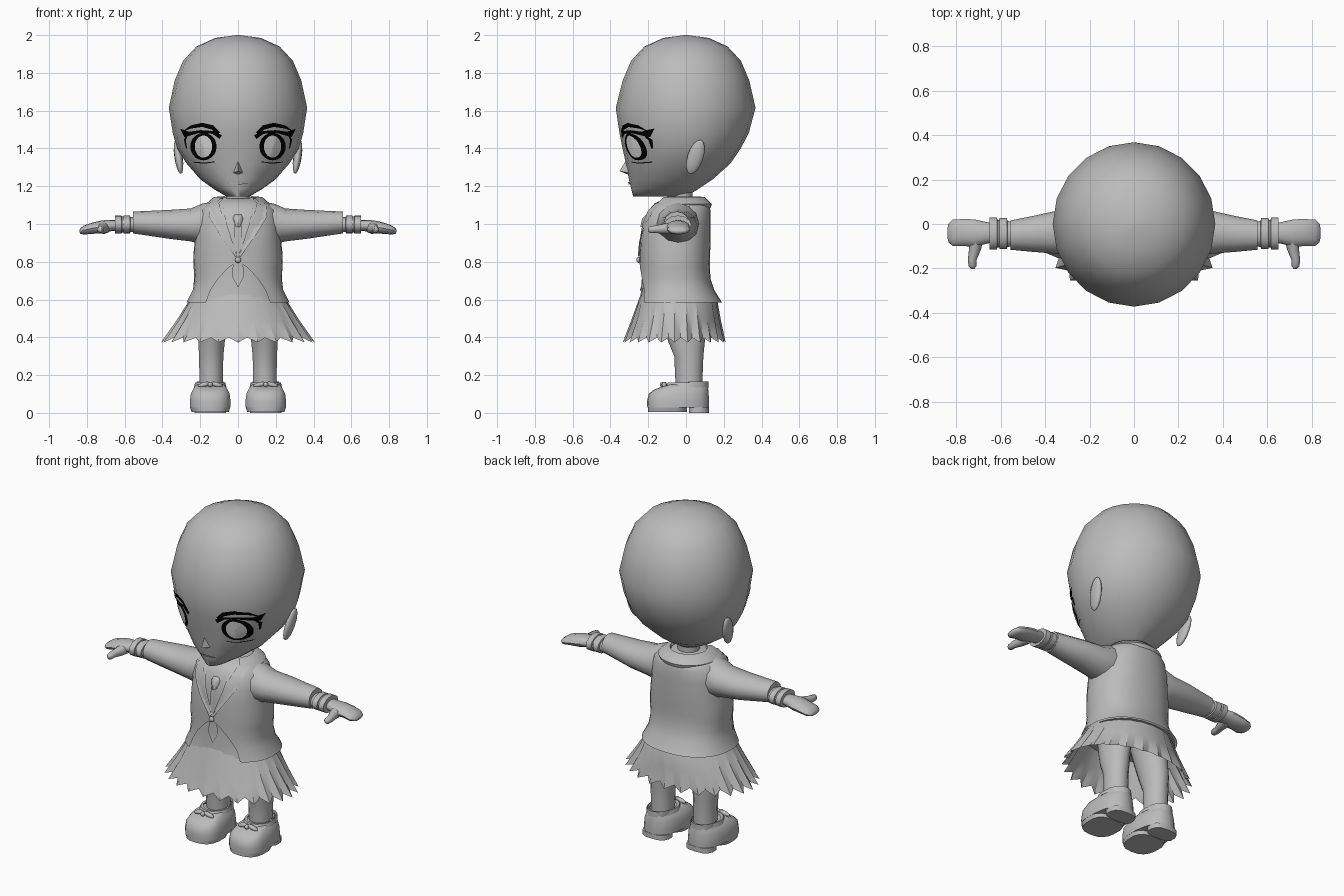
import bpy, bmesh, math
from mathutils import Vector
from mathutils.bvhtree import BVHTree

if "Cube" in bpy.data.objects:
    bpy.data.objects.remove(bpy.data.objects["Cube"])


def material(name, v):
    m = bpy.data.materials.new(name)
    m.diffuse_color = (v, v, v, 1)
    m.use_nodes = True
    m.node_tree.nodes["Principled BSDF"].inputs["Base Color"].default_value = m.diffuse_color
    return m


GREY, BLACK, WHITE = material("grey", 0.5), material("black", 0.0), material("white", 1.0)


def make(name, verts, faces, mat=GREY, angle=50, front=False):
    """Mesh object with clean normals, smooth shading and sharp edges."""
    me = bpy.data.meshes.new(name)
    bm = bmesh.new()
    vs = [bm.verts.new(v) for v in verts]
    for f in faces:
        bm.faces.new([vs[i] for i in f])
    bmesh.ops.recalc_face_normals(bm, faces=bm.faces)
    if front:
        bm.normal_update()
        bmesh.ops.reverse_faces(bm, faces=[f for f in bm.faces if f.normal.y > 0])
    bm.to_mesh(me)
    bm.free()
    me.materials.append(mat)
    ob = bpy.data.objects.new(name, me)
    bpy.context.collection.objects.link(ob)
    bpy.ops.object.select_all(action='DESELECT')
    ob.select_set(True)
    bpy.context.view_layer.objects.active = ob
    bpy.ops.object.shade_smooth_by_angle(angle=math.radians(angle))
    return ob


def loft(name, rings, caps=True, closed=True, **kw):
    """Skin a list of equally long rings of points."""
    n = len(rings[0])
    faces = [(r * n + i, r * n + (i + 1) % n, (r + 1) * n + (i + 1) % n, (r + 1) * n + i)
             for r in range(len(rings) - 1) for i in range(n if closed else n - 1)]
    if caps:
        faces += [tuple(range(n)), tuple(range((len(rings) - 1) * n, len(rings) * n))]
    return make(name, [p for r in rings for p in r], faces, **kw)


def egg(z, hx, yf, yb, c=None, n=20, cx=0, p=1.0, a0=0.0):
    """Horizontal ring with its own front and back depth, starting at the front."""
    c = (yf + yb) / 2 if c is None else c
    out = []
    for i in range(n):
        a = 2 * math.pi * i / n if a0 == 0 else a0 + (2 * math.pi - 2 * a0) * i / (n - 1)
        s, k = math.sin(a), -math.cos(a)
        s, k = math.copysign(abs(s) ** p, s), math.copysign(abs(k) ** p, k)
        out.append((cx + hx * s, c + k * ((yb - c) if k > 0 else (c - yf)), z))
    return out


def xring(s, x, z, rz, y, ry, n=12):
    """Upright ring across an arm."""
    return [(s * x, y + ry * math.cos(2 * math.pi * i / n), z + rz * math.sin(2 * math.pi * i / n))
            for i in range(n)]


def ball(name, loc, r, rx=0.0, ry=0.0):
    bpy.ops.mesh.primitive_uv_sphere_add(segments=12, ring_count=8, location=loc, rotation=(rx, ry, 0))
    ob = bpy.context.object
    ob.name = name
    ob.scale = r
    ob.data.materials.append(GREY)
    bpy.ops.object.shade_smooth_by_angle(angle=math.radians(60))


def tree_of(*obs):
    return [BVHTree.FromPolygons([v.co for v in o.data.vertices],
                                 [p.vertices[:] for p in o.data.polygons]) for o in obs]


def plate(name, rows, trees, off, mat=GREY, closed=False):
    """Thin sheet of (x, z) rows laid on the front of a surface."""
    def drop(x, z):
        hits = [t.ray_cast(Vector((x, -2, z)), Vector((0, 1, 0)))[0] for t in trees]
        ys = [h.y for h in hits if h]
        return (x, (min(ys) if ys else -0.1) - off, z)
    return loft(name, [[drop(*p) for p in r] for r in rows], caps=False, closed=closed,
                mat=mat, front=True)


def strip(points, m=4):
    """Refine a polyline."""
    out = []
    for (a, b), (c, d) in zip(points, points[1:]):
        out += [(a + (c - a) * t / m, b + (d - b) * t / m) for t in range(m)]
    return out + [points[-1]]


# Head: round skull tapering to a small chin
skull = [(2.0, .01, -.01, .01, 0), (1.985, .12, -.12, .12, 0), (1.94, .22, -.22, .22, 0),
         (1.865, .29, -.29, .29, 0), (1.76, .335, -.335, .335, 0), (1.615, .366, -.372, .368, 0),
         (1.48, .345, -.352, .332, 0), (1.40, .322, -.336, .29, 0), (1.32, .272, -.318, .235, -.02),
         (1.235, .198, -.302, .14, -.06), (1.185, .128, -.29, .065, -.1), (1.145, .06, -.28, .0, -.14)]
head = loft("head", [egg(*r) for r in skull], angle=60)
face = tree_of(head)

# Nose, mouth and ears
make("nose", [(0, -.352, 1.28), (-.03, -.295, 1.27), (.03, -.295, 1.27), (0, -.31, 1.35), (0, -.29, 1.255)],
     [(0, 1, 3), (0, 3, 2), (0, 2, 4), (0, 4, 1)])
plate("mouth", [strip([(-.055, 1.215), (0, 1.222), (.055, 1.215)]),
                strip([(-.05, 1.211), (0, 1.21), (.05, 1.211)])], face, .008)
for s in (-1, 1):
    ball("ear", (s * .315, .05, 1.355), (.022, .042, .095), rx=-.32, ry=s * .15)


# Eyes: black iris, white pupil, lashes and brow
def oval(s, rx, rz, k):
    return [(s * .183 + k * rx * math.cos(a), 1.41 + k * rz * math.sin(a))
            for a in (2 * math.pi * i / 20 for i in range(20))]


for s in (-1, 1):
    plate("iris", [oval(s, .07, .073, k) for k in (1, .75, .5, .25, .02)], face, .005, BLACK, True)
    plate("pupil", [oval(s, .046, .059, k) for k in (1, .7, .4, .02)], face, .009, WHITE, True)
    for name, up, low in (
            ("eyebrow", [(.095, 1.485), (.13, 1.522), (.19, 1.536), (.25, 1.522), (.287, 1.495)],
             [(.105, 1.475), (.14, 1.50), (.19, 1.514), (.245, 1.506), (.285, 1.493)]),
            ("upper_lash", [(.085, 1.47), (.13, 1.492), (.2, 1.497), (.26, 1.488), (.306, 1.505)],
             [(.097, 1.45), (.135, 1.477), (.2, 1.483), (.255, 1.468), (.285, 1.46)]),
            ("outer_lash", [(.27, 1.48), (.287, 1.445), (.275, 1.40)],
             [(.262, 1.475), (.276, 1.445), (.27, 1.40)]),
            ("lower_lash", [(.125, 1.331), (.18, 1.325), (.235, 1.33)],
             [(.125, 1.327), (.18, 1.319), (.235, 1.325)])):
        plate(name, [strip([(s * x, z) for x, z in row]) for row in (up, low)], face, .006, BLACK)

# Neck
loft("neck", [egg(z, .062, -.085, .035, n=12) for z in (1.0, 1.18)])

# Vest under an open-fronted jacket: height, half width, front, back, half opening
torso = [(.585, .272, -.258, .19, .17), (.65, .24, -.252, .15, .145), (.71, .232, -.248, .13, .105),
         (.77, .236, -.246, .126, .05), (.80, .237, -.246, .126, .006), (.85, .235, -.246, .128, .008),
         (.92, .228, -.245, .13, .035), (1.0, .222, -.236, .13, .065), (1.07, .205, -.214, .13, .09),
         (1.11, .165, -.18, .12, .1), (1.135, .10, -.12, .07, .075)]
vest = loft("vest", [egg(z, hx - .012, yf + .014, yb - .012, -.05, 24, p=.88)
                     for z, hx, yf, yb, o in torso])
jacket = loft("jacket", [egg(z, hx, yf, yb, -.05, 29, p=.88, a0=math.asin((o / hx) ** 1.136))
                         for z, hx, yf, yb, o in torso], caps=False, closed=False)
chest = tree_of(vest, jacket)

# Lapels, button, shirt collar, tie and vest hem
for s in (-1, 1):
    inner = strip([(s * .085, 1.125), (s * .06, 1.0), (s * .03, .91), (s * .002, .84)], 3)
    outer = strip([(s * .15, 1.112), (s * .155, 1.04), (s * .10, .95), (s * .012, .825)], 3)
    plate("lapel", [inner, outer], chest, .009)
    make("shirt_collar", [(s * .015, -.17, 1.085), (s * .075, -.08, 1.15), (s * .085, -.10, 1.125),
                          (s * .065, -.205, 1.04)], [(0, 1, 2, 3)])
    plate("vest_point", [strip([(s * .004, .655), (s * .10, .69)]),
                         strip([(s * .004, .645), (s * .115, .66)])], chest, .005)
ball("button", (0, -.252, .81), (.016, .01, .016))
plate("tie", [strip([(-.018, 1.0), (-.03, .72), (0, .665)]), strip([(.018, 1.0), (.03, .72), (0.001, .665)])],
      tree_of(vest), .008)
loft("tie_knot", [egg(z, w, -.232 - d, -.17, n=8) for z, w, d in
                  ((.985, .016, .01), (1.03, .032, .0), (1.05, .024, -.02))])

# Turned-down collar around the neck
loft("jacket_collar", [egg(z, hx, yf, yb, -.03, 25, a0=.75) for z, hx, yf, yb in
                       ((1.10, .085, -.10, .06), (1.145, .105, -.12, .075), (1.142, .13, -.15, .1),
                        (1.105, .172, -.2, .137), (1.085, .165, -.19, .13))],
     caps=False, closed=False)

# Sleeves, cuffs, hands and thumbs
for s in (-1, 1):
    loft("sleeve", [xring(s, *r) for r in (
        (.12, 1.01, .11, -.045, .11), (.19, 1.0, .108, -.043, .112), (.25, .995, .087, -.04, .105),
        (.36, .998, .077, -.038, .095), (.46, 1.003, .067, -.045, .08), (.555, 1.008, .058, -.05, .066),
        (.555, 1.008, .045, -.05, .055))])
    loft("shirt_cuff", [xring(s, *r) for r in (
        (.53, .997, .04, -.045, .055), (.57, .997, .04, -.045, .058), (.572, .997, .047, -.043, .07),
        (.605, .997, .047, -.043, .07), (.607, .997, .043, -.043, .062), (.615, .997, .043, -.043, .062),
        (.617, .997, .048, -.043, .072), (.65, .997, .048, -.043, .072), (.65, .995, .035, -.043, .05))])
    loft("hand", [xring(s, *r) for r in (
        (.63, .993, .028, -.04, .042), (.67, .992, .03, -.04, .05), (.72, .985, .034, -.042, .063),
        (.77, .978, .03, -.038, .06), (.815, .968, .024, -.04, .06), (.835, .963, .014, -.04, .042),
        (.84, .962, .004, -.04, .02))])
    loft("thumb", [[(s * (x + r * math.cos(a)), y, z + r * math.sin(a))
                    for a in (math.pi * i / 4 for i in range(8))] for x, y, z, r in (
        (.71, -.06, .98, .034), (.716, -.115, .975, .027), (.728, -.16, .972, .02),
        (.727, -.19, .97, .018), (.726, -.202, .97, .007))])

# Pleated skirt with a zigzag hem
rings = []
for z, hx, yf, yb, fold in ((.67, .215, -.225, .12, 0), (.60, .255, -.25, .165, .01),
                            (.49, .325, -.29, .185, .05), (.385, .408, -.335, .21, .1)):
    ring = egg(z, hx, yf, yb, -.06, 48)
    rings.append([(x * (1 - fold * (i % 2)), -.06 + (y + .06) * (1 - fold * (i % 2)),
                   z + (.025 * (i % 2) - .012 if z < .4 else 0)) for i, (x, y, z) in enumerate(ring)])
loft("skirt", rings, caps=False, angle=35)

# Legs and shoes
for s in (-1, 1):
    loft("leg", [egg(z, r, y0, y1, n=14, cx=s * x) for z, x, r, y0, y1 in (
        (.64, .11, .09, -.15, .09), (.48, .13, .08, -.12, .1), (.38, .14, .072, -.095, .1),
        (.30, .142, .066, -.062, .092), (.20, .142, .064, -.058, .088), (.08, .143, .064, -.05, .09))])
    cx = s * .147
    loft("shoe", [egg(z, r, y0, y1, -.09, 18, cx, .8) for z, r, y0, y1 in (
        (.028, .108, -.205, .122), (.06, .109, -.206, .122), (.10, .104, -.198, .12),
        (.122, .094, -.17, .118), (.14, .082, -.125, .116), (.15, .072, -.08, .112))])
    loft("sole", [egg(z, r, -.2, .005, -.08, 18, cx, .75) for z, r in ((.006, .1), (.03, .108))])
    loft("heel", [egg(z, .085, .015, .122, .05, 14, cx, .7) for z in (0, .03)])
    loft("heel_counter", [egg(z, .072, -.03 + d, .118, .03, 14, cx) for z, d in ((.13, 0), (.165, .03))],
         caps=False)
    # Strap and bow
    loft("strap", [egg(z, r, y, .10, 0, 16, cx) for z, r, y in
                   ((.135, .086, -.12), (.16, .08, -.095), (.158, .068, -.075))], caps=False)
    for t in (-1, 1):
        ball("bow_loop", (cx + t * .032, -.115, .15), (.034, .014, .013), ry=t * .25)
    ball("bow_knot", (cx, -.125, .15), (.013, .014, .013))
